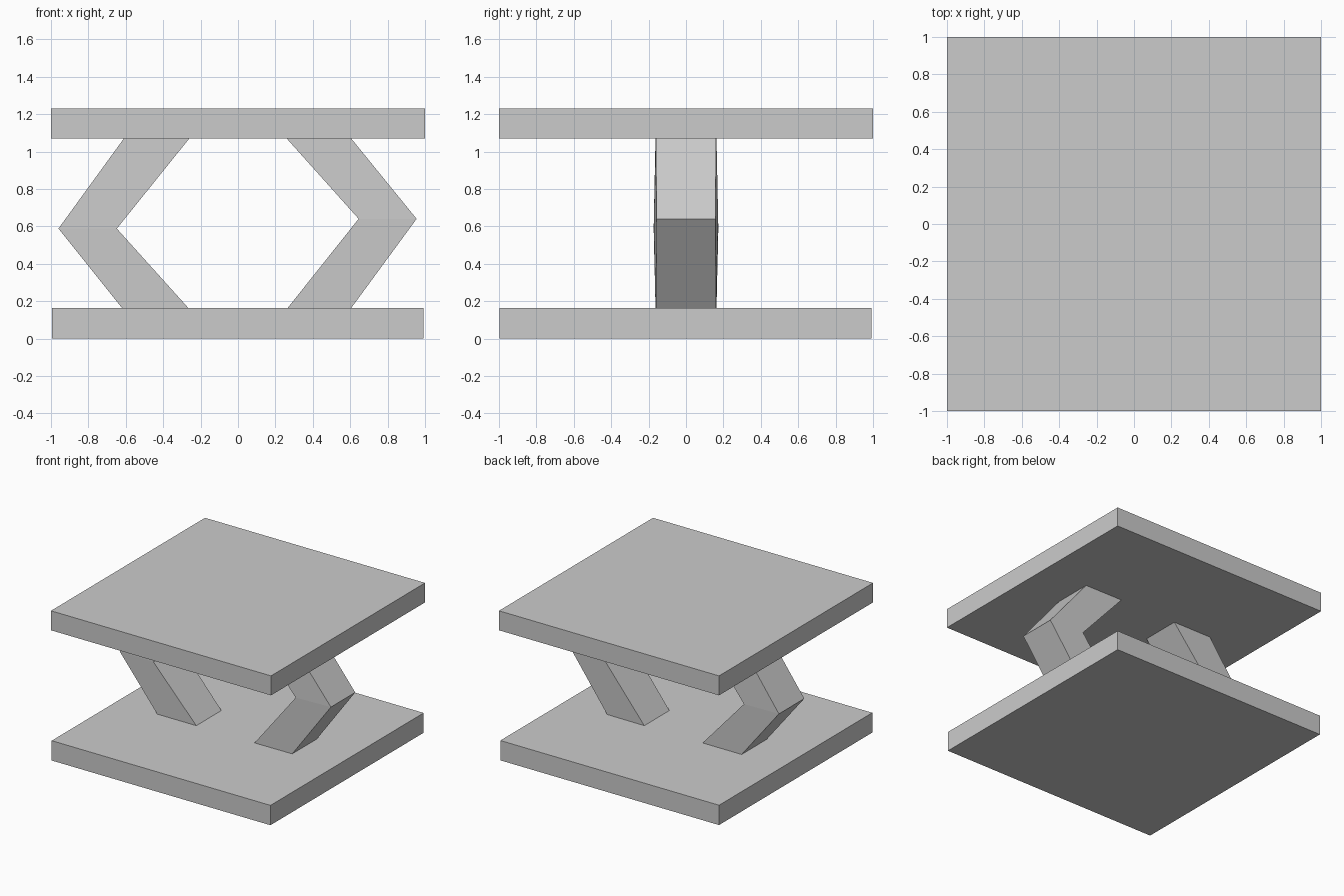
import bpy, bmesh

if "Cube" in bpy.data.objects:
    bpy.data.objects.remove(bpy.data.objects["Cube"])


def finish(name, bm):
    bmesh.ops.recalc_face_normals(bm, faces=bm.faces)
    mesh = bpy.data.meshes.new(name)
    bm.to_mesh(mesh)
    bm.free()
    obj = bpy.data.objects.new(name, mesh)
    bpy.context.collection.objects.link(obj)
    return obj


def plate(name, x0, x1, y0, y1, z0, z1):
    bm = bmesh.new()
    bmesh.ops.create_cube(bm, size=1)
    for v in bm.verts:
        v.co.x = x1 if v.co.x > 0 else x0
        v.co.y = y1 if v.co.y > 0 else y0
        v.co.z = z1 if v.co.z > 0 else z0
    return finish(name, bm)


def bent_leg(name, rings):
    # each ring: outer x, inner x, z, outer half-depth, inner half-depth
    bm = bmesh.new()
    loops = []
    for xo, xi, z, ho, hi in rings:
        pts = [(xo, -ho, z), (xo, ho, z), (xi, hi, z), (xi, -hi, z)]
        loops.append([bm.verts.new(p) for p in pts])
    for a, b in zip(loops, loops[1:]):
        for i in range(4):
            j = (i + 1) % 4
            bm.faces.new((a[i], a[j], b[j], b[i]))
    bm.faces.new(loops[0])
    bm.faces.new(loops[-1])
    return finish(name, bm)


# Two square plates
plate("bottom_plate", -0.995, 0.993, -0.997, 0.992, 0.0, 0.163)
plate("top_plate", -1.0, 1.0, -1.0, 1.0, 1.07, 1.23)

# Bent supports between the plates, slightly thicker at the inner bend
bent_leg("right_leg", [(0.605, 0.265, 0.163, 0.16, 0.163),
                       (0.955, 0.645, 0.64, 0.158, 0.172),
                       (0.605, 0.26, 1.07, 0.16, 0.163)])
bent_leg("left_leg", [(-0.62, -0.265, 0.163, 0.163, 0.163),
                      (-0.96, -0.648, 0.588, 0.165, 0.173),
                      (-0.61, -0.26, 1.07, 0.163, 0.163)])
